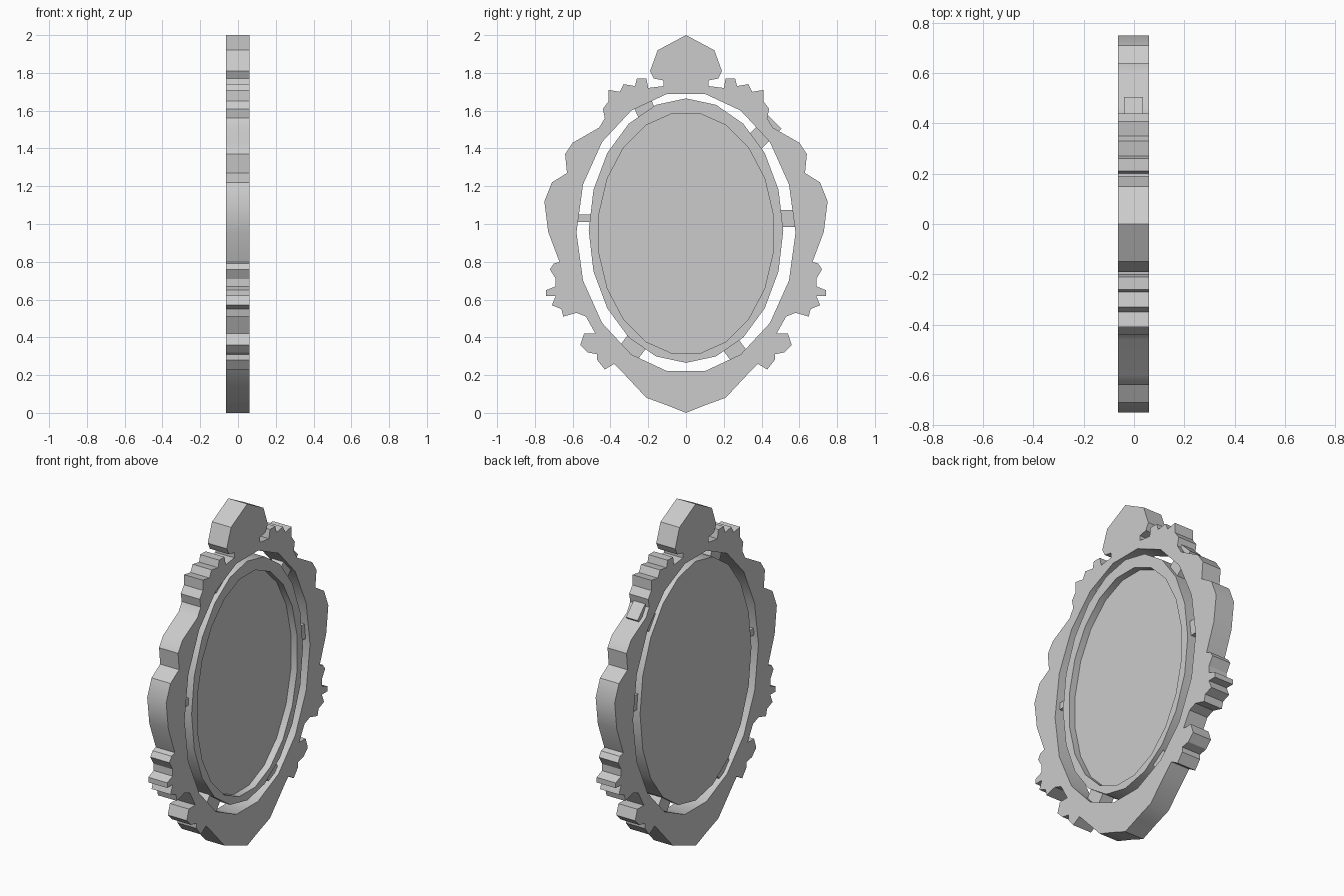
import bpy
import bmesh
import math
from mathutils import Vector

if "Cube" in bpy.data.objects:
    bpy.data.objects.remove(bpy.data.objects["Cube"], do_unlink=True)

BACK, FRONT, FLOOR = -0.063, 0.06, 0.02

# Single plain colour
grey = bpy.data.materials.new("light grey")
grey.use_nodes = True
grey.diffuse_color = (0.6, 0.6, 0.6, 1)
grey.node_tree.nodes["Principled BSDF"].inputs["Base Color"].default_value = (0.6, 0.6, 0.6, 1)


def ellipse(center_z, half_width, half_height, sides, shift=0.0):
    """Polygonal oval in the side plane, as (y, z) points."""
    points = []
    for i in range(sides):
        angle = math.tau * (i + shift) / sides
        points.append((half_width * math.cos(angle),
                       center_z + half_height * math.sin(angle)))
    return points


def plate(name, loops, x_back, x_front):
    """Fill the closed loops (outline, then holes) and extrude along x."""
    bm = bmesh.new()
    edges = []
    for loop in loops:
        verts = [bm.verts.new((x_back, y, z)) for y, z in loop]
        edges += [bm.edges.new((a, b)) for a, b in zip(verts, verts[1:] + verts[:1])]
    bmesh.ops.triangle_fill(bm, edges=edges, use_beauty=True, use_dissolve=False)
    result = bmesh.ops.extrude_face_region(bm, geom=bm.faces[:], use_keep_orig=True)
    moved = [v for v in result["geom"] if isinstance(v, bmesh.types.BMVert)]
    bmesh.ops.translate(bm, verts=moved, vec=(x_front - x_back, 0, 0))
    bmesh.ops.recalc_face_normals(bm, faces=bm.faces[:])
    mesh = bpy.data.meshes.new(name)
    bm.to_mesh(mesh)
    bm.free()
    mesh.materials.append(grey)
    obj = bpy.data.objects.new(name, mesh)
    bpy.context.collection.objects.link(obj)
    bpy.ops.object.select_all(action="DESELECT")
    obj.select_set(True)
    bpy.context.view_layer.objects.active = obj
    bpy.ops.object.shade_smooth_by_angle(angle=math.radians(30))
    return obj


# Half outline of the ornate frame, crest to foot, in hundredths of a unit
half = [
    (0, 200), (15, 192), (19, 181), (17, 177), (12, 176), (12, 173),
    (20, 172), (21, 177), (26, 177), (27, 173), (33, 174), (35, 170),
    (41, 171), (41, 165), (44, 161), (43, 156), (46, 151), (60, 143),
    (64, 137), (63, 127), (71, 122), (75, 112), (73, 96), (67, 80),
    (70, 79), (72, 76), (69, 71), (69, 67), (74, 65), (74, 62),
    (69, 62), (71, 57), (66, 55), (65, 51), (58, 53), (53, 51),
    (48, 42), (54, 42), (56, 36), (52, 32), (47, 31), (47, 28),
    (43, 23), (38, 26), (35, 23), (21, 8), (10, 4), (0, 0),
]
right_side = [(y / 100, z / 100) for y, z in half]
left_side = [(-y, z) for y, z in reversed(right_side[1:-1])]

opening = ellipse(0.955, 0.58, 0.745, 18)
rim_outer = ellipse(0.965, 0.515, 0.7, 20)
rim_inner = ellipse(0.95, 0.467, 0.643, 20, 0.5)

# Frame, backing panel and raised rim
plate("ornate_frame", [right_side + left_side, opening], BACK, FRONT)
plate("oval_panel", [rim_outer], BACK, FLOOR)
plate("oval_rim", [rim_outer, rim_inner], FLOOR, FRONT)


def connector(name, start, end, width):
    """Small bar bridging the gap between rim and frame."""
    a, b = Vector(start), Vector(end)
    along = (b - a).normalized()
    side = Vector((-along.y, along.x)) * width / 2
    corners = [a - side, b - side, b + side, a + side]
    plate(name, [[tuple(c) for c in corners]], -0.04, 0.035)


# Connectors
connector("upper_left_connector", (-0.2, 1.57), (-0.24, 1.66), 0.1)
connector("upper_right_connector", (0.36, 1.43), (0.47, 1.54), 0.1)
connector("left_connector", (-0.49, 1.03), (-0.61, 1.03), 0.04)
connector("right_connector", (0.48, 1.03), (0.61, 1.03), 0.09)
connector("lower_left_connector", (-0.25, 0.39), (-0.31, 0.31), 0.12)
connector("lower_right_connector", (0.23, 0.37), (0.29, 0.29), 0.1)
